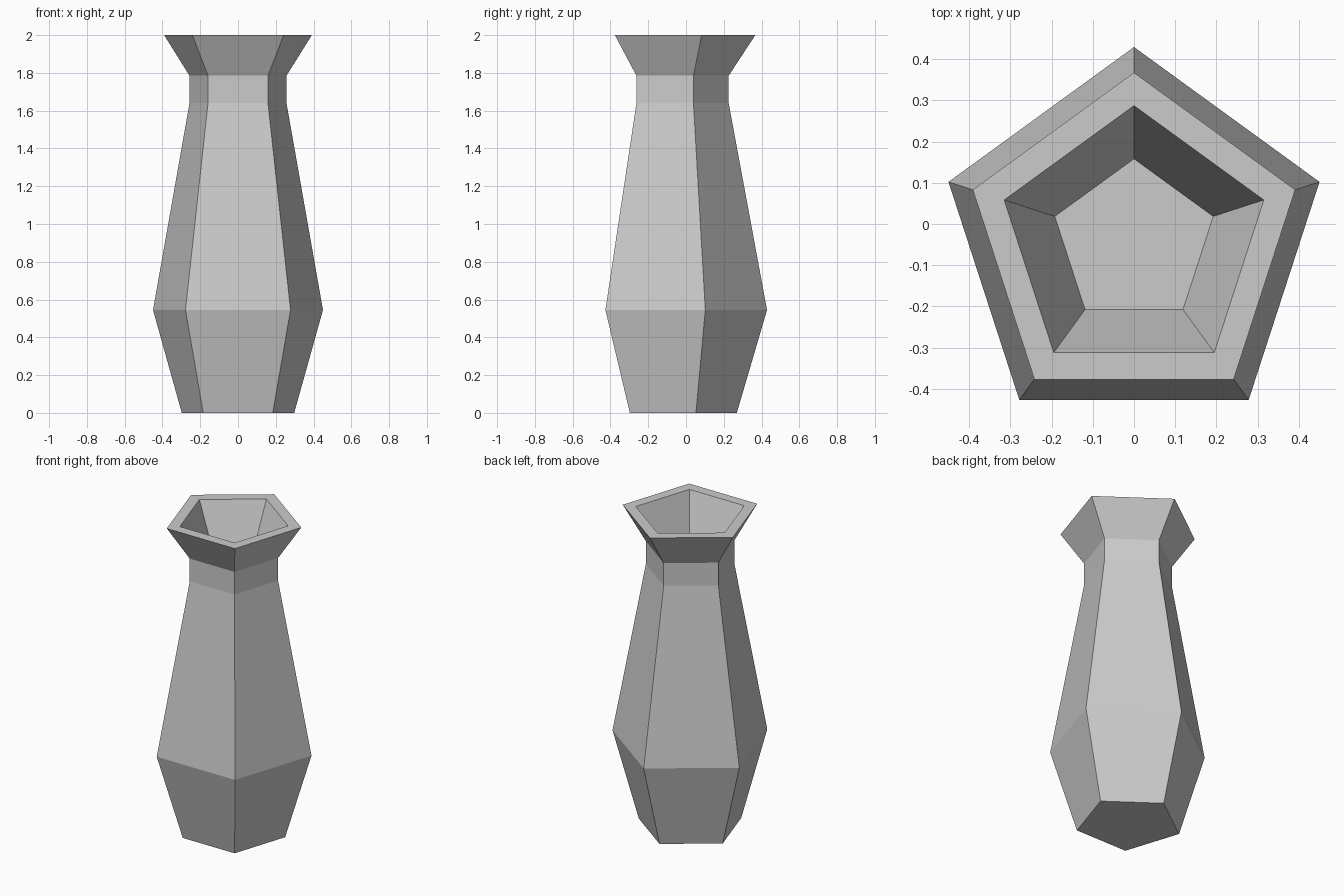
import bpy, bmesh, math

if "Cube" in bpy.data.objects:
    bpy.data.objects.remove(bpy.data.objects["Cube"])

SIDES = 5
CENTRE_Y = -0.044  # pentagon's circle centre, so its bounds centre on y = 0

# Profile (corner radius, height): base, belly, neck, flared lip, inner rim, recess floor
PROFILE = [(0.313, 0.0), (0.473, 0.545), (0.27, 1.64), (0.27, 1.785),
           (0.411, 2.0), (0.331, 2.0), (0.202, 1.72)]


def ring(bm, radius, z):
    """One pentagon of vertices with a corner pointing to the back."""
    angles = [math.pi / 2 + i * math.tau / SIDES for i in range(SIDES)]
    return [bm.verts.new((radius * math.cos(a), CENTRE_Y + radius * math.sin(a), z))
            for a in angles]


# Faceted vase body, lofted through the rings
bm = bmesh.new()
rings = [ring(bm, r, z) for r, z in PROFILE]
for low, high in zip(rings, rings[1:]):
    for i in range(SIDES):
        j = (i + 1) % SIDES
        bm.faces.new((low[i], low[j], high[j], high[i]))

# Base underside and floor of the opening
bm.faces.new(rings[0][::-1])
bm.faces.new(rings[-1])
bmesh.ops.recalc_face_normals(bm, faces=bm.faces[:])

mesh = bpy.data.meshes.new("vase")
bm.to_mesh(mesh)
bm.free()
vase = bpy.data.objects.new("vase", mesh)
bpy.context.collection.objects.link(vase)
